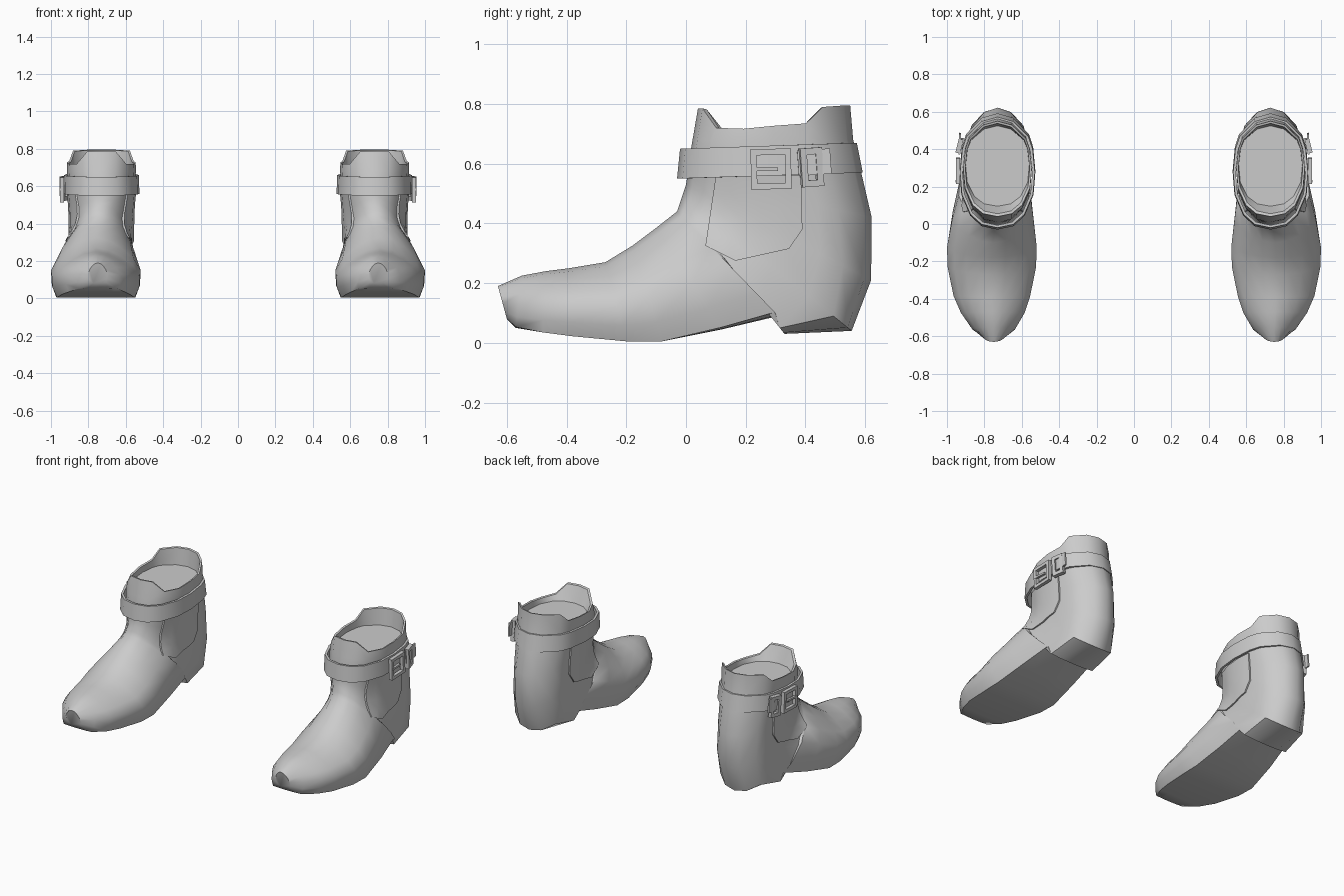
import bpy, bmesh
from math import radians
from mathutils import Vector, Matrix
from mathutils.bvhtree import BVHTree

cube = bpy.data.objects.get("Cube")
if cube:
    bpy.data.objects.remove(cube)

grey = bpy.data.materials.new("plain_grey")
grey.use_nodes = True
grey.diffuse_color = (0.6, 0.6, 0.6, 1)
grey.node_tree.nodes["Principled BSDF"].inputs["Base Color"].default_value = (0.6, 0.6, 0.6, 1)


def finish(name, bm, angle=50):
    """Turn a left-boot bmesh into a mirrored, shaded pair."""
    bmesh.ops.recalc_face_normals(bm, faces=bm.faces)
    mesh = bpy.data.meshes.new(name)
    bm.to_mesh(mesh)
    bm.free()
    mesh.materials.append(grey)
    ob = bpy.data.objects.new(name, mesh)
    bpy.context.collection.objects.link(ob)
    bpy.ops.object.select_all(action='DESELECT')
    bpy.context.view_layer.objects.active = ob
    ob.select_set(True)
    bpy.ops.object.shade_smooth_by_angle(angle=radians(angle))
    ob.modifiers.new("pair", 'MIRROR').use_mirror_merge = False
    return ob


# Half cross-sections: (position from sole/back to instep/front, width share)
FOOT = [(0, 0), (0, .5), (0, .88), (.2, .98), (.45, 1), (.65, .84), (.82, .58), (.95, .3), (1, 0)]
SHAFT = [(0, 0), (.04, .42), (.18, .83), (.29, .94), (.5, 1), (.7, .95), (.88, .72), (.97, .42), (1, 0)]


def section(front, back, cx, hw, s):
    """Closed 16-point ring blended between foot and shaft shapes."""
    f, b = Vector((0, *front)), Vector((0, *back))
    half = []
    for (u0, w0), (u1, w1) in zip(FOOT, SHAFT):
        p = b.lerp(f, u0 + (u1 - u0) * s)
        half.append((p, hw * (w0 + (w1 - w0) * s)))
    right = [(cx + w, p.y, p.z) for p, w in half]
    left = [(cx - w, p.y, p.z) for p, w in half[-2:0:-1]]
    return right + left


def loft(bm, rings, closed=False):
    loops = [[bm.verts.new(p) for p in r] for r in rings]
    pairs = list(zip(loops, loops[1:]))
    if closed:
        pairs.append((loops[-1], loops[0]))
    for a, b in pairs:
        for i in range(len(a)):
            j = (i + 1) % len(a)
            bm.faces.new((a[i], a[j], b[j], b[i]))
    return loops


# Boot upper, sole and heel: sections fan from the toe round to the collar
STATIONS = [
    ((-.63, .19), (-.60, .08), .75, .05, .3),
    ((-.55, .225), (-.57, .05), .75, .115, .1),
    ((-.47, .24), (-.48, .035), .755, .17, 0),
    ((-.39, .25), (-.38, .022), .76, .205, 0),
    ((-.27, .27), (-.2, .005), .76, .236, 0),
    ((-.18, .325), (-.08, .005), .76, .24, 0),
    ((-.1, .385), (.12, .045), .755, .218, .1),
    ((-.03, .44), (.31, .09), .745, .192, .2),
    ((-.02, .47), (.33, .03), .74, .182, .25),
    ((-.01, .5), (.555, .04), .735, .168, .6),
    ((0, .53), (.62, .21), .73, .167, .85),
    ((.005, .56), (.622, .42), .73, .17, 1),
    ((.01, .61), (.58, .6), .73, .18, 1),
    ((.022, .68), (.56, .68), .73, .184, 1),
]
# Collar height per half-ring point: tall back tab, low sides, tall front tab
RIM = [.795, .795, .79, .735, .727, .717, .72, .785, .785]


def rim(front, back, hw, drop):
    ring = section((front, 0), (back, 0), .73, hw, 1)
    heights = RIM + RIM[-2:0:-1]
    return [(x, y, h - drop) for (x, y, _), h in zip(ring, heights)]


bm = bmesh.new()
rings = [section(*s) for s in STATIONS]
rings += [rim(.04, .55, .183, 0), rim(.055, .538, .172, .003),
          section((.095, .685), (.525, .685), .73, .17, 1)]
loops = loft(bm, rings)
bm.faces.new(loops[0])
bm.faces.new(loops[-1])
bmesh.ops.recalc_face_normals(bm, faces=bm.faces)
surface = BVHTree.FromBMesh(bm)
finish("boot_upper", bm)

# Side gussets: plates laid onto the shaft on both sides
GUSSET = [(.1, .56), (.065, .325), (.165, .275), (.345, .315), (.39, .38), (.385, .56)]
for name, side in (("outer_gusset", 1), ("inner_gusset", -1)):
    bm = bmesh.new()
    bm.faces.new([bm.verts.new((0, *p)) for p in GUSSET])
    for axis, start, count in ((1, .1, 6), (2, .3, 6)):
        for k in range(count):
            co, no = Vector(), Vector()
            co[axis], no[axis] = start + k * .05, 1
            bmesh.ops.bisect_plane(bm, geom=bm.verts[:] + bm.edges[:] + bm.faces[:],
                                   plane_co=co, plane_no=no)
    for v in bm.verts:
        hit = surface.ray_cast(Vector((.73 + side, v.co.y, v.co.z)), Vector((-side, 0, 0)))[0]
        v.co.x = hit.x + side * .009
    ext = bmesh.ops.extrude_face_region(bm, geom=bm.faces[:])
    for v in ext["geom"]:
        if isinstance(v, bmesh.types.BMVert):
            v.co.x -= side * .012
    finish(name, bm, 40)

# Ankle strap: a thin closed band, slightly higher at the back
bm = bmesh.new()
loft(bm, [section((-.03, .55), (.592, .57), .73, .203, 1),
          section((-.02, .65), (.572, .67), .73, .2, 1),
          section((-.006, .65), (.558, .67), .73, .186, 1),
          section((-.016, .55), (.578, .57), .73, .189, 1)], closed=True)
finish("ankle_strap", bm, 40)


def bars(name, boxes, place):
    """Boxes given as (centre, size), moved into position together."""
    bm = bmesh.new()
    for centre, size in boxes:
        bmesh.ops.create_cube(bm, size=1, matrix=place @ Matrix.Translation(centre)
                              @ Matrix.Diagonal((*size, 1)))
    finish(name, bm, 30)


def frame(w, h, t, d):
    """Rectangular frame of four bars in the local yz plane."""
    out = []
    for s in (-1, 1):
        out.append(((0, s * (w - t) / 2, 0), (d, t, h)))
        out.append(((0, 0, s * (h - t) / 2), (d, w - 2 * t, t)))
    return out


def placed(x, y, z, turn, roll=0):
    return (Matrix.Translation((x, y, z)) @ Matrix.Rotation(radians(turn), 4, 'Z')
            @ Matrix.Rotation(radians(roll), 4, 'X'))


# Buckle with prong, keeper loop and the loose strap end
bars("buckle", frame(.135, .135, .02, .022), placed(.94, .285, .582, 0, 2))
bars("buckle_prong", [((0, 0, 0), (.014, .085, .012))], placed(.944, .265, .582, 4))
bars("strap_keeper", frame(.075, .13, .022, .026), placed(.932, .42, .588, 14, 4))
bars("strap_end", [((0, 0, 0), (.01, .11, .085))], placed(.932, .43, .605, 2, 4))
